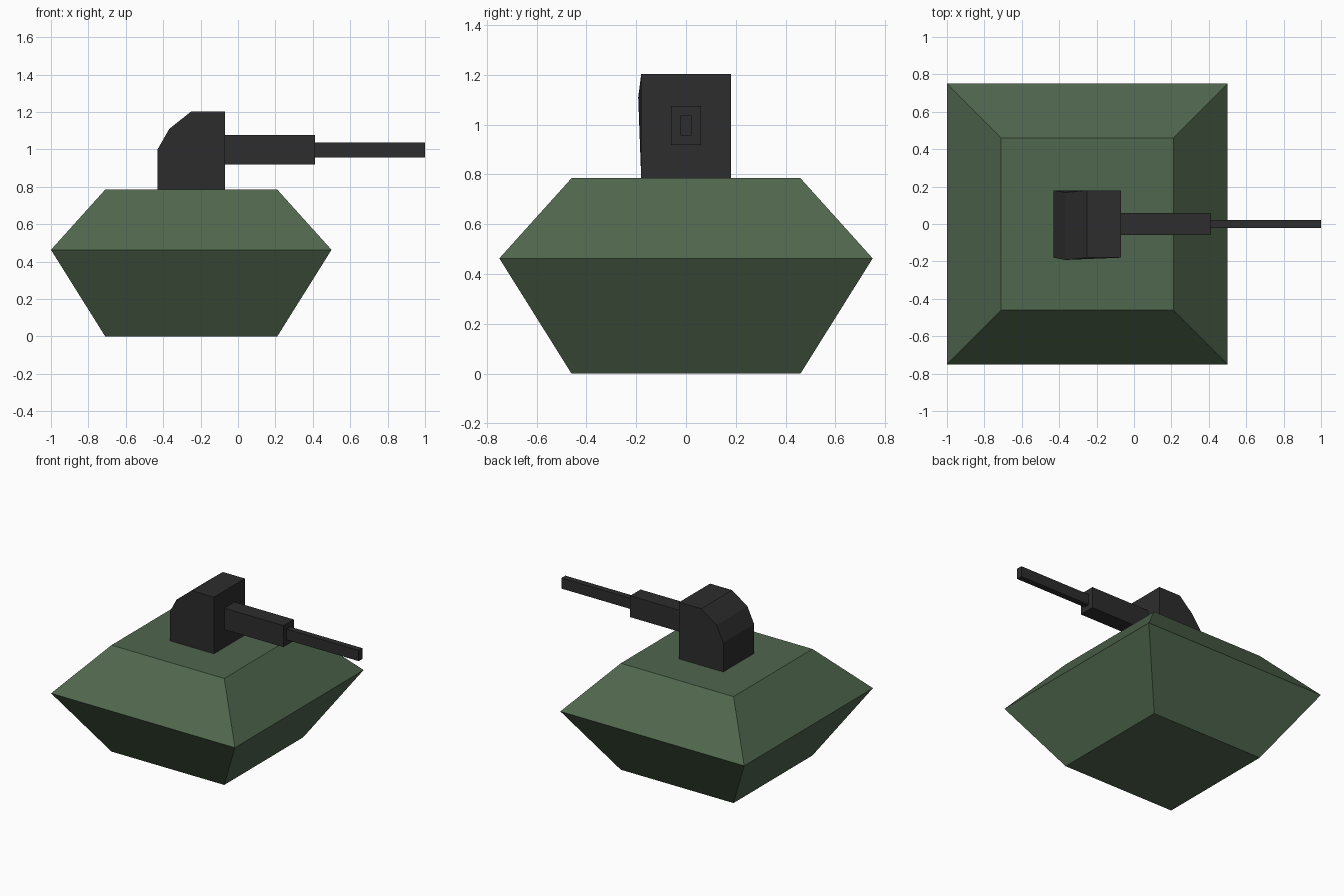
import bpy

if "Cube" in bpy.data.objects:
    bpy.data.objects.remove(bpy.data.objects["Cube"])


def material(name, color):
    mat = bpy.data.materials.new(name)
    mat.diffuse_color = (*color, 1)
    mat.use_nodes = True
    mat.node_tree.nodes["Principled BSDF"].inputs["Base Color"].default_value = mat.diffuse_color
    return mat


green = material("green_paint", (0.08, 0.135, 0.076))
dark = material("dark_metal", (0.026, 0.026, 0.027))


def loft(name, rings, mat):
    """Skin a stack of equal-sized rings and cap both ends."""
    n = len(rings[0])
    verts = [p for ring in rings for p in ring]
    faces = [tuple(reversed(range(n))), tuple(range(len(verts) - n, len(verts)))]
    for k in range(len(rings) - 1):
        a, b = k * n, (k + 1) * n
        for i in range(n):
            j = (i + 1) % n
            faces.append((a + i, a + j, b + j, b + i))
    mesh = bpy.data.meshes.new(name)
    mesh.from_pydata(verts, [], faces)
    mesh.materials.append(mat)
    mesh.update()
    obj = bpy.data.objects.new(name, mesh)
    bpy.context.collection.objects.link(obj)
    return obj


def level(z, x0, x1, y):
    return [(x0, -y, z), (x1, -y, z), (x1, y, z), (x0, y, z)]


def section(x, y, z0, z1):
    return [(x, -y, z0), (x, y, z0), (x, y, z1), (x, -y, z1)]


# Faceted hull, widest at its waist
loft("hull", [level(0, -0.71, 0.21, 0.46),
              level(0.463, -1.0, 0.5, 0.75),
              level(0.785, -0.71, 0.21, 0.46)], green)

# Turret: side profile with a chamfered back; third value is a slight side shift
profile = [(-0.43, 0.785, 0), (-0.07, 0.785, 0), (-0.07, 1.203, 0),
           (-0.25, 1.203, 0), (-0.367, 1.11, -0.012), (-0.43, 1.0, 0)]
loft("turret", [[(x, y + dy, z) for x, z, dy in reversed(profile)]
                for y in (0.18, -0.18)][::1], dark).data.flip_normals()
turret = bpy.data.objects["turret"]

# Two-stage gun barrel
loft("barrel_sleeve", [section(-0.07, 0.06, 0.918, 1.076),
                       section(0.413, 0.06, 0.918, 1.076)], dark)
loft("barrel_tip", [section(0.413, 0.022, 0.957, 1.036),
                    section(1.0, 0.022, 0.957, 1.036)], dark)

# Make every shell face outward
import bmesh
for obj in bpy.context.collection.objects:
    bm = bmesh.new()
    bm.from_mesh(obj.data)
    bmesh.ops.recalc_face_normals(bm, faces=bm.faces)
    bm.to_mesh(obj.data)
    bm.free()
